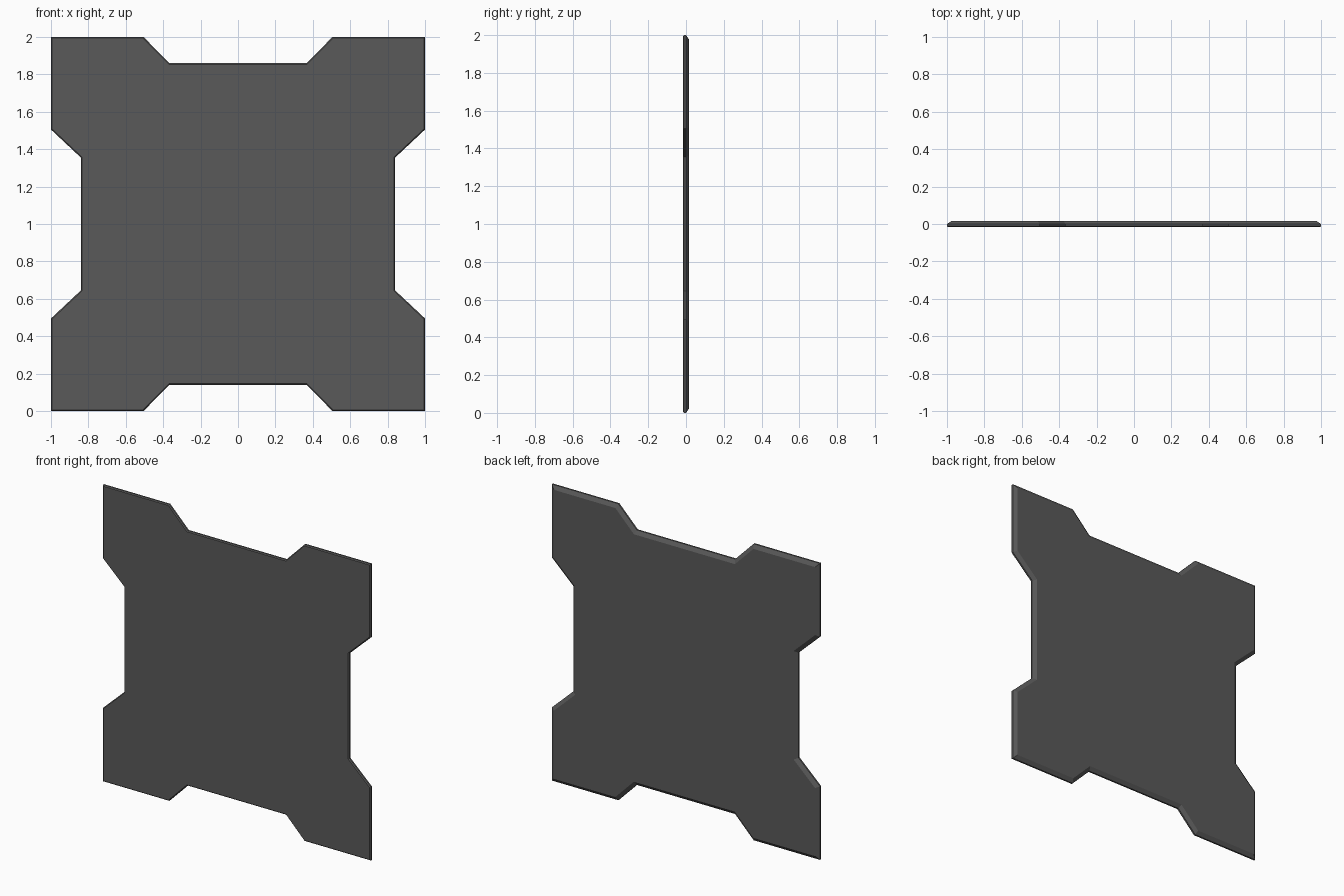
import bpy
import bmesh
from mathutils import Vector

if "Cube" in bpy.data.objects:
    bpy.data.objects.remove(bpy.data.objects["Cube"])

# Upper-right quarter of the outline (x, z about the plate centre), counter-clockwise
quarter = [(0.84, 0.355), (1.0, 0.505), (1.0, 1.0), (0.505, 1.0), (0.367, 0.86)]


def mirrored_outline(q):
    right_top = q
    left_top = [(-x, z) for x, z in reversed(q)]
    left_low = [(-x, -z) for x, z in q]
    right_low = [(x, -z) for x, z in reversed(q)]
    return [Vector(p) for p in right_top + left_top + left_low + right_low]


def inset(points, d):
    """Mitred inward offset of a counter-clockwise loop."""
    out = []
    n = len(points)
    for i, p in enumerate(points):
        a = (p - points[i - 1]).normalized()
        b = (points[(i + 1) % n] - p).normalized()
        na, nb = Vector((-a.y, a.x)), Vector((-b.y, b.x))
        out.append(p + (na + nb) * (d / (1 + na.dot(nb))))
    return out


# Notched plate: slim front bevel, straight rim, wider back bevel
outline = mirrored_outline(quarter)
layers = [(-0.017, 0.006), (-0.011, 0.0), (0.0, 0.0), (0.017, 0.025)]

bm = bmesh.new()
rings = [[bm.verts.new((p.x, y, p.y + 1.0)) for p in inset(outline, d)]
         for y, d in layers]
for lo, hi in zip(rings, rings[1:]):
    for i in range(len(lo)):
        j = (i + 1) % len(lo)
        bm.faces.new((lo[i], lo[j], hi[j], hi[i]))
bm.faces.new(rings[0])
bm.faces.new(rings[-1])
bmesh.ops.recalc_face_normals(bm, faces=bm.faces[:])

mesh = bpy.data.meshes.new("notched_plate")
bm.to_mesh(mesh)
bm.free()
plate = bpy.data.objects.new("notched_plate", mesh)
bpy.context.collection.objects.link(plate)

# Dark grey finish
mat = bpy.data.materials.new("dark_grey")
mat.diffuse_color = (0.1, 0.1, 0.1, 1.0)
mat.use_nodes = True
mat.node_tree.nodes["Principled BSDF"].inputs["Base Color"].default_value = mat.diffuse_color
mesh.materials.append(mat)
